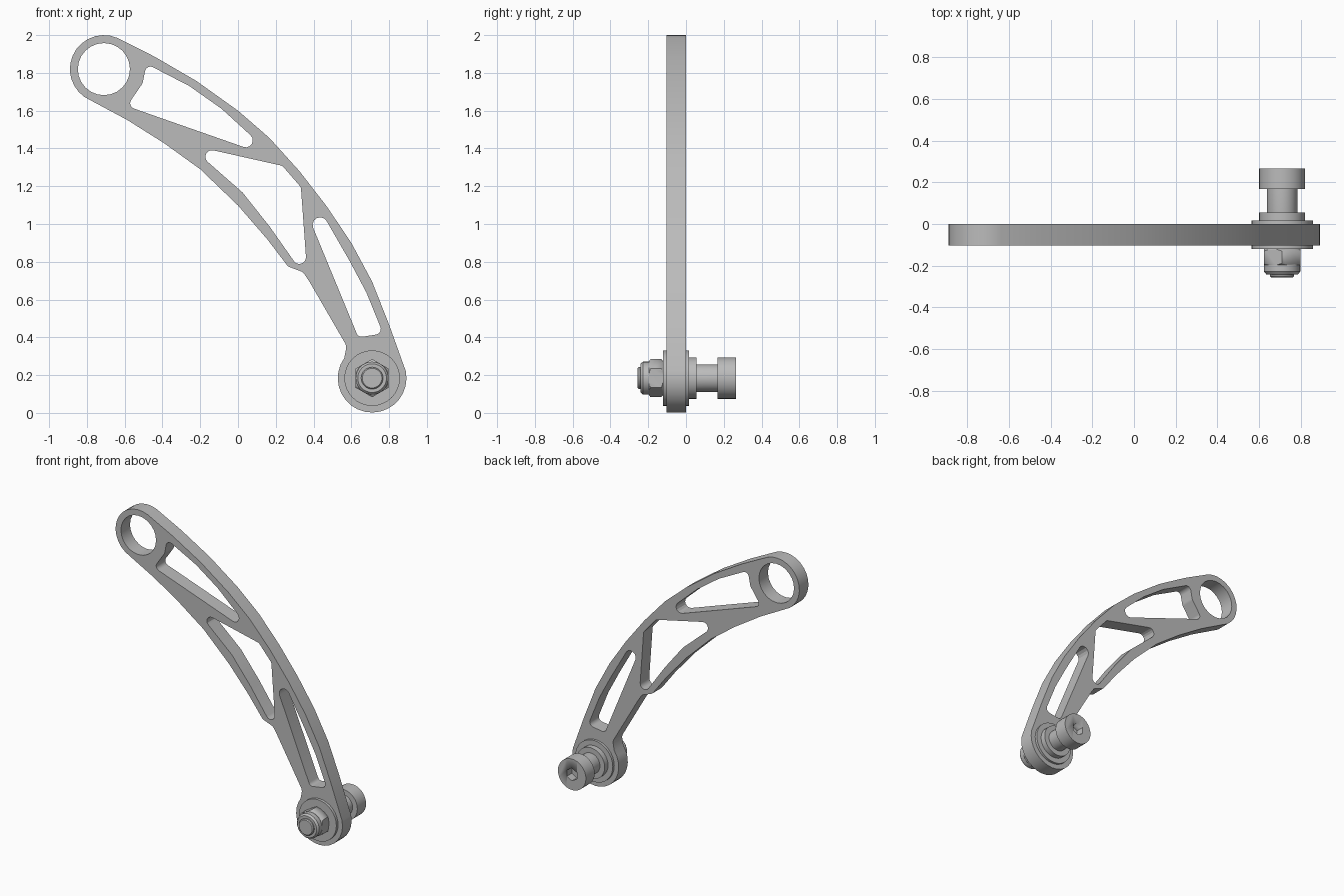
import bpy
import bmesh
from math import cos, sin, tan, pi, radians
from mathutils import Vector

cube = bpy.data.objects.get("Cube")
if cube:
    bpy.data.objects.remove(cube)

# One plain grey for every part
grey = bpy.data.materials.new("Plain grey")
grey.use_nodes = True
colour = (0.5, 0.5, 0.5, 1)
grey.diffuse_color = colour
grey.node_tree.nodes["Principled BSDF"].inputs["Base Color"].default_value = colour

TOP_EYE = (-0.71, 1.82)
PIVOT = (0.71, 0.184)


def arc(centre, radius, start, end, steps):
    """Points on a circular arc, angles in degrees."""
    angles = [radians(start + (end - start) * i / steps) for i in range(steps + 1)]
    return [(centre[0] + radius * cos(a), centre[1] + radius * sin(a)) for a in angles]


def rounded(corners, steps=6):
    """Closed outline; a corner given as (x, z, r) becomes a tangent arc."""
    points = []
    for i, corner in enumerate(corners):
        p = Vector(corner[:2])
        if len(corner) == 2:
            points.append(p)
            continue
        r = corner[2]
        before = (Vector(corners[i - 1][:2]) - p).normalized()
        after = (Vector(corners[(i + 1) % len(corners)][:2]) - p).normalized()
        half = before.angle(after) / 2
        centre = p + (before + after).normalized() * r / sin(half)
        first = p + before * r / tan(half) - centre
        last = p + after * r / tan(half) - centre
        sweep = last.angle_signed(first)
        for k in range(steps + 1):
            a = sweep * k / steps
            points.append(centre + Vector((first.x * cos(a) - first.y * sin(a),
                                           first.x * sin(a) + first.y * cos(a))))
    return points


def finish(name, bm, angle=25):
    """Turn a bmesh into a clean, shaded object."""
    bmesh.ops.remove_doubles(bm, verts=bm.verts, dist=0.0001)
    bmesh.ops.recalc_face_normals(bm, faces=bm.faces)
    mesh = bpy.data.meshes.new(name)
    bm.to_mesh(mesh)
    bm.free()
    mesh.materials.append(grey)
    ob = bpy.data.objects.new(name, mesh)
    bpy.context.collection.objects.link(ob)
    bpy.ops.object.select_all(action="DESELECT")
    ob.select_set(True)
    bpy.context.view_layer.objects.active = ob
    bpy.ops.object.shade_smooth_by_angle(angle=radians(angle))
    return ob


def plate(name, outlines, y_front, y_back):
    """Flat plate with holes, extruded along y."""
    curve = bpy.data.curves.new(name, "CURVE")
    curve.dimensions = "2D"
    curve.fill_mode = "BOTH"
    curve.extrude = (y_back - y_front) / 2
    for outline in outlines:
        spline = curve.splines.new("POLY")
        spline.points.add(len(outline) - 1)
        for point, (x, z) in zip(spline.points, outline):
            point.co = (x, z, 0, 1)
        spline.use_cyclic_u = True
    helper = bpy.data.objects.new(name + "_helper", curve)
    bpy.context.collection.objects.link(helper)
    bm = bmesh.new()
    bm.from_mesh(helper.to_mesh())
    helper.to_mesh_clear()
    bpy.data.objects.remove(helper)
    for v in bm.verts:
        x, z, depth = v.co
        v.co = (x, (y_front + y_back) / 2 - depth, z)
    return finish(name, bm)


def turned(name, profile, sides=32, angle=25):
    """Solid of revolution about the pivot axis from (y, radius) pairs."""
    bm = bmesh.new()
    rings = []
    for y, r in profile:
        rings.append([bm.verts.new((PIVOT[0] + r * sin(2 * pi * i / sides), y,
                                    PIVOT[1] + r * cos(2 * pi * i / sides)))
                      for i in range(sides)])
    for a, b in zip(rings, rings[1:]):
        for i in range(sides):
            j = (i + 1) % sides
            bm.faces.new((a[i], a[j], b[j], b[i]))
    bm.faces.new(rings[0])
    bm.faces.new(rings[-1])
    return finish(name, bm, angle)


def combine(ob, cutter, operation):
    """Apply a boolean and remove the cutter."""
    cutter.hide_render = True
    mod = ob.modifiers.new("cut", "BOOLEAN")
    mod.operation = operation
    mod.solver = "EXACT"
    mod.object = cutter
    bpy.ops.object.select_all(action="DESELECT")
    ob.select_set(True)
    bpy.context.view_layer.objects.active = ob
    bpy.ops.object.modifier_apply(modifier=mod.name)
    bpy.data.objects.remove(cutter)


# Curved arm: eye, inner edge, pivot boss, outer edge
inner_edge = [(-0.585, 1.55), (-0.39, 1.427), (-0.2, 1.29), (0, 1.098), (0.156, 0.918),
              (0.265, 0.775, 0.03), (0.345, 0.745, 0.04), (0.378, 0.695),
              (0.575, 0.355, 0.05)]
outer_edge = [(0.8, 0.467), (0.71, 0.695), (0.6, 0.9), (0.47, 1.093), (0.325, 1.28),
              (0.167, 1.455), (0, 1.6), (-0.22, 1.757), (-0.44, 1.885)]
outline = rounded(arc(TOP_EYE, 0.18, 66, 248, 14) + inner_edge
                  + arc(PIVOT, 0.182, 144, 372, 18) + outer_edge)

# Lightening pockets between the struts
eye_hole = arc(TOP_EYE, 0.138, 0, 345, 23)
upper_pocket = rounded([(-0.485, 1.848, 0.03), (-0.505, 1.745, 0.05), (-0.588, 1.624, 0.03),
                        (0.2, 1.348, 0.037), (-0.087, 1.61), (-0.257, 1.73)])
middle_pocket = rounded([(-0.264, 1.42, 0.035), (0.024, 1.167), (0.167, 0.987),
                         (0.369, 0.7, 0.035), (0.333, 1.195, 0.03), (0.235, 1.308, 0.03)])
lower_pocket = rounded([(0.166, 1.542, 0.04), (0.637, 0.4, 0.03), (0.768, 0.42, 0.03),
                        (0.68, 0.637), (0.59, 0.806)])
plate("arm", [outline, eye_hole, upper_pocket, middle_pocket, lower_pocket], -0.102, 0)

# Washers either side of the arm
turned("front_washer", [(-0.121, 0.147), (-0.1, 0.147)])
turned("back_washer", [(-0.002, 0.147), (0.017, 0.147)])
turned("spacer", [(0.015, 0.11), (0.055, 0.11)])

# Bolt with a hexagonal socket in its head
bolt = turned("bolt", [(-0.256, 0.052), (-0.25, 0.058), (-0.15, 0.058), (-0.11, 0.073),
                       (0.167, 0.073), (0.167, 0.11), (0.265, 0.11)])
combine(bolt, turned("socket_cutter", [(0.21, 0.045), (0.3, 0.045)], 6), "DIFFERENCE")

# Chamfered hexagonal nut with a round locking collar
nut = turned("nut", [(-0.197, 0.101), (-0.12, 0.101)], 6)
combine(nut, turned("nut_chamfer", [(-0.2, 0.085), (-0.186, 0.103), (-0.132, 0.103),
                                    (-0.118, 0.085)]), "INTERSECT")
turned("nut_collar", [(-0.241, 0.07), (-0.241, 0.076), (-0.228, 0.087), (-0.19, 0.087)])
